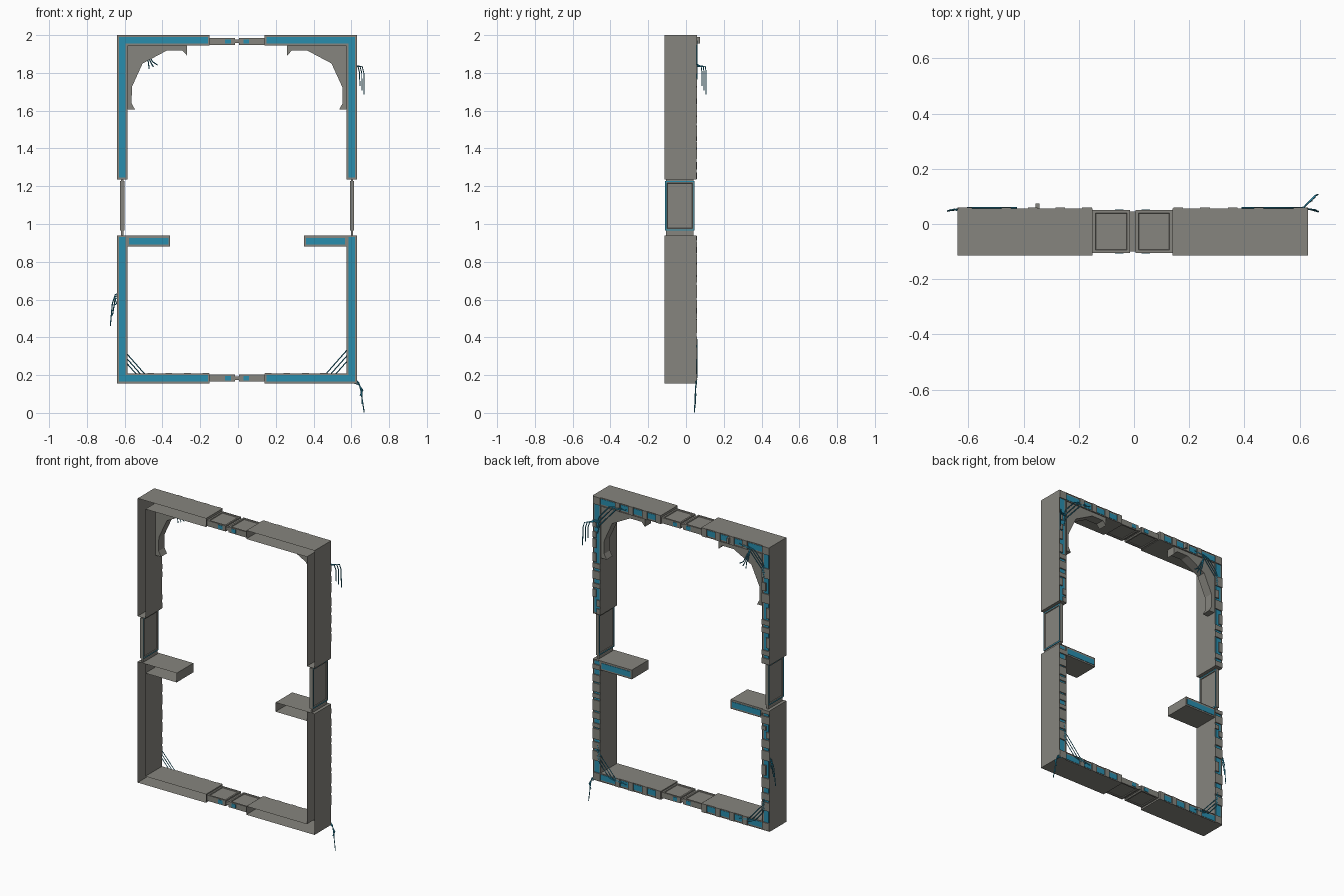
import bpy, bmesh, random
from mathutils import Vector

if "Cube" in bpy.data.objects:
    bpy.data.objects.remove(bpy.data.objects["Cube"])

random.seed(4)
CX = -0.005          # mirror plane of the frame
F, B = -0.115, 0.056  # front and back of the channel


def material(name, col):
    m = bpy.data.materials.new(name)
    m.diffuse_color = (*col, 1)
    m.use_nodes = True
    m.node_tree.nodes["Principled BSDF"].inputs["Base Color"].default_value = m.diffuse_color
    return m


GREY = material("warm_grey", (0.24, 0.235, 0.21))
BLUE = material("cable_blue", (0.022, 0.27, 0.42))


def finish(name, bm, mats):
    bmesh.ops.recalc_face_normals(bm, faces=bm.faces)
    me = bpy.data.meshes.new(name)
    bm.to_mesh(me)
    bm.free()
    for m in mats:
        me.materials.append(m)
    ob = bpy.data.objects.new(name, me)
    bpy.context.collection.objects.link(ob)
    return ob


def prism(name, pts, y0, y1, s, mat, caps=True):
    """Extrude an outline of (distance from centre, z) along y."""
    bm = bmesh.new()
    a = [bm.verts.new((CX + s * u, y0, z)) for u, z in pts]
    b = [bm.verts.new((CX + s * u, y1, z)) for u, z in pts]
    n = len(pts)
    for i in range(n):
        j = (i + 1) % n
        bm.faces.new((a[i], a[j], b[j], b[i]))
    if caps:
        bm.faces.new(a)
        bm.faces.new(b)
    return finish(name, bm, [mat])


def rect(u0, u1, z0, z1):
    return [(u0, z0), (u1, z0), (u1, z1), (u0, z1)]


def block(name, u0, u1, y0, y1, z0, z1, s, mat):
    return prism(name, rect(u0, u1, z0, z1), y0, y1, s, mat)


def l_shape(zo, ze, g, d):
    zi = zo - g * (0.055 - d)
    return [(0.145 + d, zo - g * d), (0.635 - d, zo - g * d), (0.635 - d, ze + g * d),
            (0.58 + d, ze + g * d), (0.58 + d, zi), (0.145 + d, zi)]


def connector(name, lo, hi, axis, ring_mat):
    """Thin block with framed, sunken panels on its two broad sides."""
    bm = bmesh.new()
    bmesh.ops.create_cube(bm, size=1)
    lo, hi = Vector(lo), Vector(hi)
    for v in bm.verts:
        v.co = Vector([lo[i] + (v.co[i] + 0.5) * (hi[i] - lo[i]) for i in range(3)])
    bm.normal_update()
    for f in [f for f in bm.faces if abs(f.normal[axis]) > 0.9]:
        r = bmesh.ops.inset_region(bm, faces=[f], thickness=0.009)
        for q in r["faces"]:
            q.material_index = ring_mat
        bmesh.ops.inset_region(bm, faces=[f], thickness=0.006)
        bmesh.ops.inset_region(bm, faces=[f], thickness=0.003, depth=-0.005)
    finish(name, bm, [GREY, BLUE])


def cable(name, pts, r=0.003):
    cu = bpy.data.curves.new(name, 'CURVE')
    cu.dimensions = '3D'
    cu.bevel_depth = r
    cu.bevel_resolution = 0
    cu.use_fill_caps = True
    sp = cu.splines.new('POLY')
    sp.points.add(len(pts) - 1)
    for p, c in zip(sp.points, pts):
        p.co = (*c, 1)
    ob = bpy.data.objects.new(name, cu)
    cu.materials.append(BLUE)
    bpy.context.collection.objects.link(ob)


def tiles(name, start, end, place):
    """Raised grey plates along a beam, with blue left showing between."""
    t = start
    while t < end - 0.02:
        n = min(random.uniform(0.025, 0.07), end - t)
        k = random.random()
        lo, hi = (0, 0.055) if k < 0.55 else ((0, 0.028) if k < 0.8 else (0.03, 0.055))
        place(name, t, t + n, lo, hi)
        t += n + random.uniform(0.008, 0.035)


for s, side in ((-1, "left"), (1, "right")):
    for zo, ze, g, lev in ((2.0, 1.235, 1, "upper"), (0.155, 0.94, -1, "lower")):
        tag = f"{lev}_{side}"
        # open-fronted corner channel and its back plates
        prism("channel_" + tag, l_shape(zo, ze, g, 0), F, B, s, GREY, caps=False)
        prism("back_plate_" + tag, l_shape(zo, ze, g, 0.0005), 0.046, 0.05, s, GREY)
        prism("light_strip_" + tag, l_shape(zo, ze, g, 0.010), 0.044, 0.052, s, BLUE)
        # raised plates on the column and beam backs
        za, zb = sorted((ze + g * 0.003, zo - g * 0.13))
        tiles("column_tile_" + tag, za, zb, lambda n, a, b, lo, hi:
              block(n, 0.58 + lo, 0.58 + hi, 0.047, 0.059, a, b, s, GREY))
        z0 = min(zo, zo - g * 0.055)
        for u in (0.148, 0.245, 0.345, 0.44):
            block("beam_tile_" + tag, u, u + 0.035, 0.047, 0.059, z0, z0 + 0.055, s, GREY)
        block("corner_tile_" + tag, 0.583, 0.632, 0.047, 0.059, z0 + 0.003, z0 + 0.052, s, GREY)
        # diagonal cables across each corner
        for k in range(3):
            d = 0.075 + 0.03 * k if s < 0 else 0.09 + 0.035 * k
            zc = zo - g * 0.045
            cable("corner_cable_" + tag, [(CX + s * 0.60, 0.058, zc - g * (d + 0.03)),
                  (CX + s * 0.585, 0.058, zc - g * d * 0.85),
                  (CX + s * (0.585 - d * 0.75), 0.058, zc), (CX + s * (0.555 - d), 0.058, zc + g * 0.015)])
    # curved bracket under the top corner
    prism("corner_bracket_" + side, [(0.58, 1.945), (0.58, 1.605), (0.54, 1.605), (0.558, 1.638),
          (0.557, 1.725), (0.50, 1.85), (0.372, 1.918), (0.29, 1.918), (0.265, 1.892), (0.265, 1.945)],
          -0.01, 0.05, s, GREY)
    # open-fronted shelf
    prism("shelf_" + side, rect(0.355, 0.58, 0.88, 0.94), F, B, s, GREY, caps=False)
    block("shelf_back_" + side, 0.3555, 0.5795, 0.048, 0.054, 0.8805, 0.9395, s, GREY)
    block("shelf_light_" + side, 0.364, 0.571, 0.046, 0.0565, 0.891, 0.927, s, BLUE)
    # side connector with short stub
    x0, x1 = sorted((CX + s * 0.597, CX + s * 0.62))
    connector("side_connector_" + side, (x0, -0.11, 0.965), (x1, 0.045, 1.228), 0, 1)
    block("connector_stub_" + side, 0.602, 0.615, -0.105, 0.04, 0.94, 1.235, s, GREY)
    # top and bottom connectors, with small blue marks
    for z, lev in ((1.948, "top"), (0.165, "bottom")):
        x0, x1 = sorted((CX + s * 0.01, CX + s * 0.145))
        connector(f"{lev}_connector_{side}", (x0, -0.105, z), (x1, 0.05, z + 0.037), 2, 0)
        block(f"{lev}_hinge_{side}", 0, 0.01, -0.1, 0.045, z + 0.009, z + 0.028, s, GREY)
        block(f"{lev}_mark_{side}", 0.033, 0.063, -0.107, 0.052, z + 0.007, z + 0.03, s, BLUE)

# loose hanging cables
for k in range(3):
    o = k * 0.011
    cable("upper_right_wire", [(0.58, 0.057, 1.845 - o / 2), (0.615, 0.06, 1.845 - o / 2),
          (0.635 + o, 0.08 + o, 1.835), (0.644 + o, 0.085 + o, 1.80), (0.645 + o, 0.085 + o, 1.73 - o * 2)])
    cable("lower_left_wire", [(-0.625, 0.055, 0.64 - o), (-0.65, 0.052, 0.625 - o),
          (-0.665 + o, 0.05, 0.58), (-0.676 + o, 0.047 + o / 3, 0.46 + o * 5)])
    cable("lower_right_wire", [(0.615, 0.057, 0.18 - o), (0.64, 0.053, 0.16 - o / 2),
          (0.65 + o / 2, 0.05, 0.12), (0.668 - o, 0.045 + o / 3, 0.003 + o * 4)])
    cable("upper_left_wire", [(-0.50, 0.056, 1.95), (-0.485 + o, 0.057, 1.88),
          (-0.475 + o, 0.057, 1.86), (-0.47 + o * 2, 0.056, 1.82 + o)])

# small latch on the top beam
block("latch", 0.338, 0.352, 0.05, 0.074, 1.955, 1.99, -1, GREY)

# turn cables into meshes
bpy.ops.object.select_all(action='DESELECT')
for ob in bpy.data.objects:
    if ob.type == 'CURVE':
        ob.select_set(True)
        bpy.context.view_layer.objects.active = ob
bpy.ops.object.convert(target='MESH')
